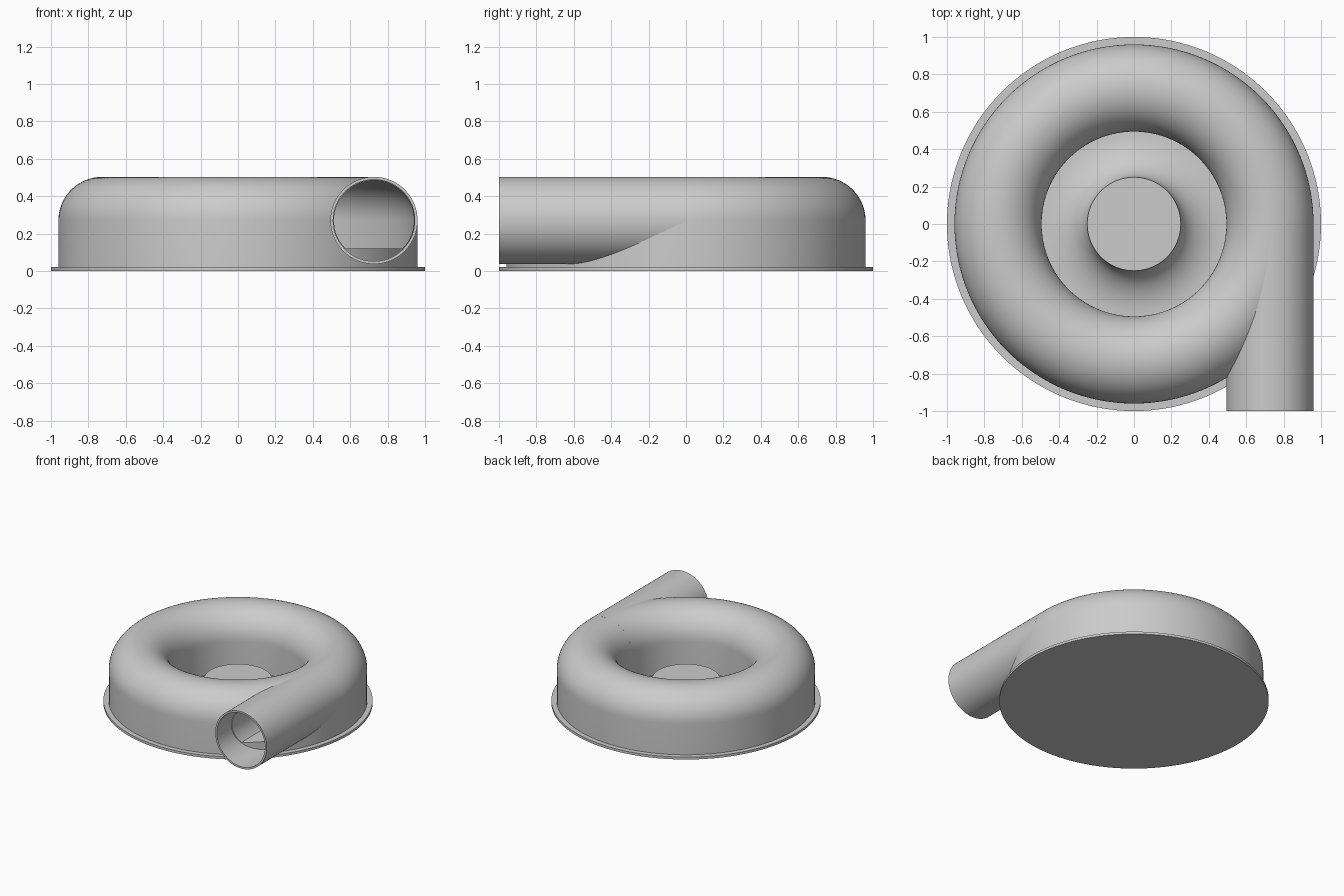
import bpy, bmesh, math
from mathutils import Matrix, Vector

if "Cube" in bpy.data.objects:
    bpy.data.objects.remove(bpy.data.objects["Cube"])

# Main dimensions
RING, TUBE, WALL, AXIS_Z = 0.727, 0.233, 0.015, 0.27
PLATE, LEDGE = 0.02, 0.12

grey = bpy.data.materials.new("housing grey")
grey.use_nodes = True
COLOUR = (0.6, 0.6, 0.6, 1)
grey.diffuse_color = COLOUR
grey.node_tree.nodes["Principled BSDF"].inputs["Base Color"].default_value = COLOUR


def finish(name, bm):
    bmesh.ops.recalc_face_normals(bm, faces=bm.faces)
    mesh = bpy.data.meshes.new(name)
    bm.to_mesh(mesh)
    bm.free()
    obj = bpy.data.objects.new(name, mesh)
    bpy.context.collection.objects.link(obj)
    mesh.materials.append(grey)
    return obj


def smooth(obj):
    bpy.ops.object.select_all(action='DESELECT')
    obj.select_set(True)
    bpy.context.view_layer.objects.active = obj
    bpy.ops.object.shade_smooth_by_angle(angle=math.radians(35))


def lathe(name, profile, closed=False, steps=128):
    """Spin an (r, z) profile round the z axis."""
    bm = bmesh.new()
    verts = [bm.verts.new((r, 0, z)) for r, z in profile]
    edges = [bm.edges.new(pair) for pair in zip(verts, verts[1:])]
    if closed:
        edges.append(bm.edges.new((verts[-1], verts[0])))
    bmesh.ops.spin(bm, geom=verts + edges, cent=(0, 0, 0), axis=(0, 0, 1),
                   angle=math.tau, steps=steps)
    bmesh.ops.remove_doubles(bm, verts=bm.verts, dist=1e-4)
    return finish(name, bm)


def arch(radius, count=32):
    """Half circle over the ring, from the outer side to the inner side."""
    return [(RING + radius * math.cos(math.pi * i / count),
             AXIS_Z + radius * math.sin(math.pi * i / count)) for i in range(count + 1)]


# Base plate
plate = lathe("base_plate", [(0, 0), (1, 0), (1, PLATE), (0, PLATE)])

# Scroll shell: outer skin, then inner skin back again
foot = PLATE - 0.005
outer, inner = arch(TUBE), arch(TUBE - WALL)
shell = lathe("scroll_shell",
              [(outer[0][0], foot)] + outer + [(outer[-1][0], foot), (inner[-1][0], foot)]
              + inner[::-1] + [(inner[0][0], foot)], closed=True)

# Cutter that opens the shell into the outlet, above the inner ledge
bm = bmesh.new()
bmesh.ops.create_cone(bm, cap_ends=True, segments=96, radius1=TUBE - WALL - 0.004,
                      radius2=TUBE - WALL - 0.004, depth=1.1,
                      matrix=Matrix.Translation((RING, -0.58, AXIS_Z)) @ Matrix.Rotation(math.pi / 2, 4, 'X'))
cut = bmesh.ops.bisect_plane(bm, geom=bm.verts[:] + bm.edges[:] + bm.faces[:],
                             plane_co=(0, 0, LEDGE), plane_no=(0, 0, 1), clear_inner=True)
bmesh.ops.holes_fill(bm, edges=[e for e in bm.edges if e.is_boundary])
cutter = finish("outlet_cutter", bm)
cutter.hide_render = True
cutter.hide_set(True)
opening = shell.modifiers.new("opening", 'BOOLEAN')
opening.operation, opening.solver, opening.object = 'DIFFERENCE', 'EXACT', cutter

# Floor ledge inside the scroll
ledge = lathe("inner_ledge", [(RING - TUBE + 0.008, LEDGE), (RING + TUBE - 0.008, LEDGE)])

# Hub with a flat top and a concave flare down to the plate
flare = [(0.49 - 0.24 * math.sin(math.pi / 2 * i / 16),
          0.2 - 0.175 * math.cos(math.pi / 2 * i / 16)) for i in range(17)]
hub = lathe("hub", [(0.49, PLATE)] + flare + [(0, 0.2)])

# Outlet pipe, tangent to the ring and open at both ends
pipe = lathe("outlet_pipe", [(TUBE, 0), (TUBE, 1), (TUBE - WALL, 1), (TUBE - WALL, 0)],
             closed=True, steps=96)
pipe.data.transform(Matrix.Translation((RING, 0, AXIS_Z)) @ Matrix.Rotation(math.pi / 2, 4, 'X'))

for part in (plate, shell, ledge, hub, pipe):
    smooth(part)
